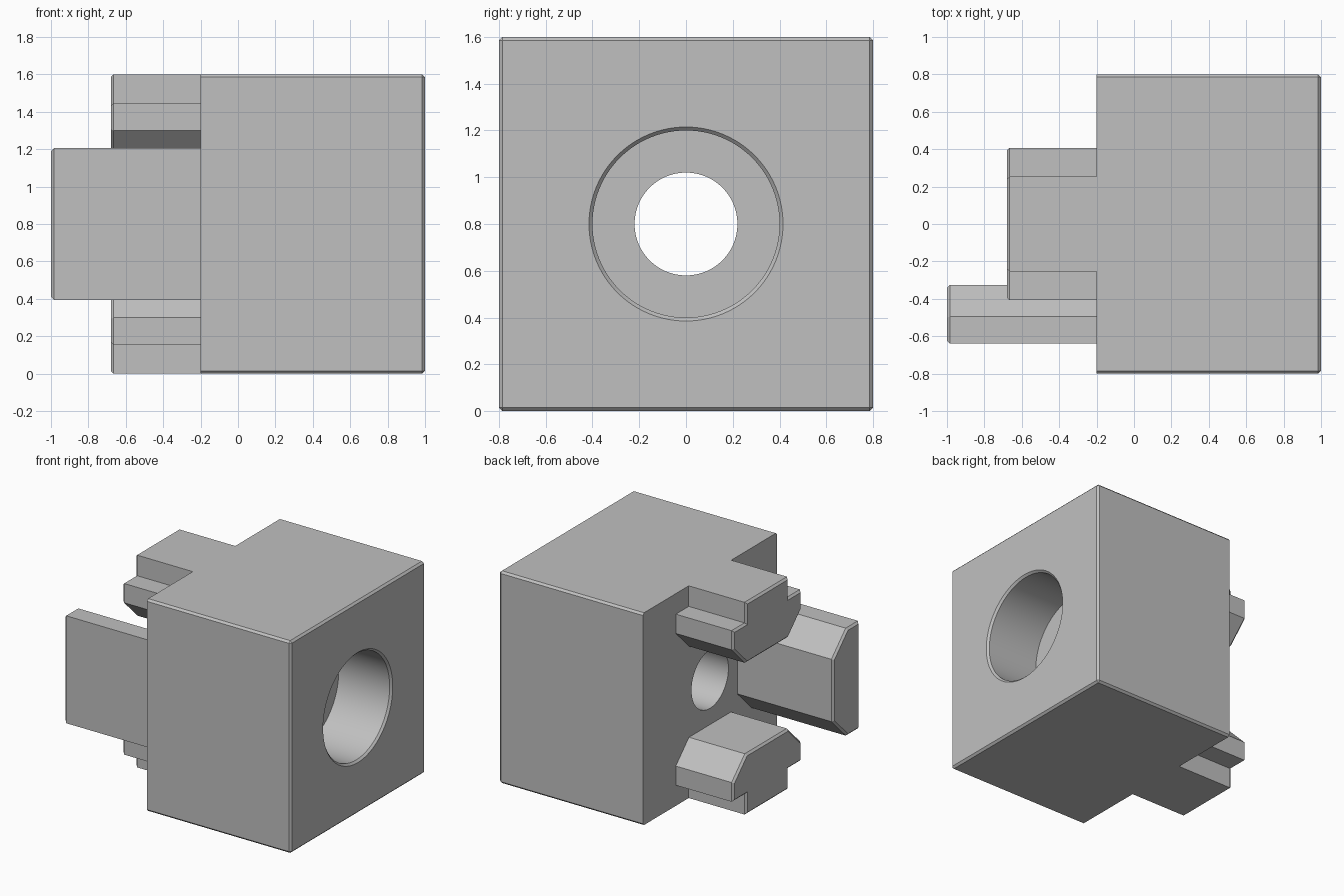
import bpy, bmesh, math

if "Cube" in bpy.data.objects:
    bpy.data.objects.remove(bpy.data.objects["Cube"], do_unlink=True)

GREY = (0.53, 0.53, 0.53, 1)
grey = bpy.data.materials.new("light_grey")
grey.use_nodes = True
grey.diffuse_color = GREY
grey.node_tree.nodes["Principled BSDF"].inputs["Base Color"].default_value = GREY

BACK = -0.2      # plane where the prongs meet the block
CHAMFER = 0.015
MID = 0.8        # height of the centre


def finish(name, bm):
    bmesh.ops.recalc_face_normals(bm, faces=bm.faces)
    mesh = bpy.data.meshes.new(name)
    bm.to_mesh(mesh)
    bm.free()
    mesh.materials.append(grey)
    obj = bpy.data.objects.new(name, mesh)
    bpy.context.collection.objects.link(obj)
    return obj


def prism(name, outline, x0, x1, chamfered):
    """Extrude a (y, z) outline along x and chamfer the edges picked by the rule."""
    bm = bmesh.new()
    face = bm.faces.new([bm.verts.new((x0, y, z)) for y, z in outline])
    ext = bmesh.ops.extrude_face_region(bm, geom=[face])
    for v in ext["geom"]:
        if isinstance(v, bmesh.types.BMVert):
            v.co.x = x1
    bmesh.ops.recalc_face_normals(bm, faces=bm.faces)
    edges = [e for e in bm.edges if chamfered(*(v.co.x for v in e.verts))]
    bmesh.ops.bevel(bm, geom=edges, offset=CHAMFER, segments=1,
                    affect='EDGES', clamp_overlap=True)
    return finish(name, bm)


def lathe(name, profile, sides=96):
    """Turn an (x, radius) profile about the horizontal centre axis."""
    bm = bmesh.new()
    rings = [[bm.verts.new((x, r * math.cos(a), MID + r * math.sin(a)))
              for a in (i * math.tau / sides for i in range(sides))]
             for x, r in profile]
    for a, b in zip(rings, rings[1:]):
        for i in range(sides):
            j = (i + 1) % sides
            bm.faces.new((a[i], a[j], b[j], b[i]))
    bm.faces.new(rings[0])
    bm.faces.new(rings[-1])
    return finish(name, bm)


# Block, chamfered everywhere except around the prong face
block = prism("block", [(-0.8, 0), (0.8, 0), (0.8, 1.6), (-0.8, 1.6)], BACK, 1,
              lambda a, b: max(a, b) > 0)

# Counterbored hole with a chamfered mouth
cutter = lathe("bore_cutter", [(-0.5, 0.22), (0.56, 0.22), (0.56, 0.4),
                               (1 - CHAMFER, 0.4), (1, 0.415), (1.1, 0.415)])
cutter.hide_render = True
cutter.hide_viewport = True
cut = block.modifiers.new("bore", 'BOOLEAN')
cut.operation = 'DIFFERENCE'
cut.solver = 'EXACT'
cut.object = cutter
bpy.context.view_layer.objects.active = block
block.select_set(True)
bpy.ops.object.modifier_apply(modifier=cut.name)
bpy.data.objects.remove(cutter, do_unlink=True)
bpy.ops.object.shade_smooth_by_angle(angle=math.radians(20))

# T-shaped prongs at the bottom and top
half = [(0.253, 0), (0.253, 0.155), (0.407, 0.155), (0.407, 0.3), (0.25, 0.457)]
tee = half + [(-y, z) for y, z in reversed(half)]
for name, flip in (("bottom_prong", False), ("top_prong", True)):
    outline = [(y, 1.6 - z if flip else z) for y, z in tee]
    prism(name, outline, -0.68, BACK, lambda a, b: max(a, b) < -0.6)

# Longer prong on the front side
upper = [(-0.64, 0.405), (-0.495, 0.405), (-0.325, 0.235)]
outline = [(y, MID + h) for y, h in upper]
outline += [(y, MID - h) for y, h in reversed(upper)]
prism("front_prong", outline, -1, BACK, lambda a, b: max(a, b) < -0.9)
